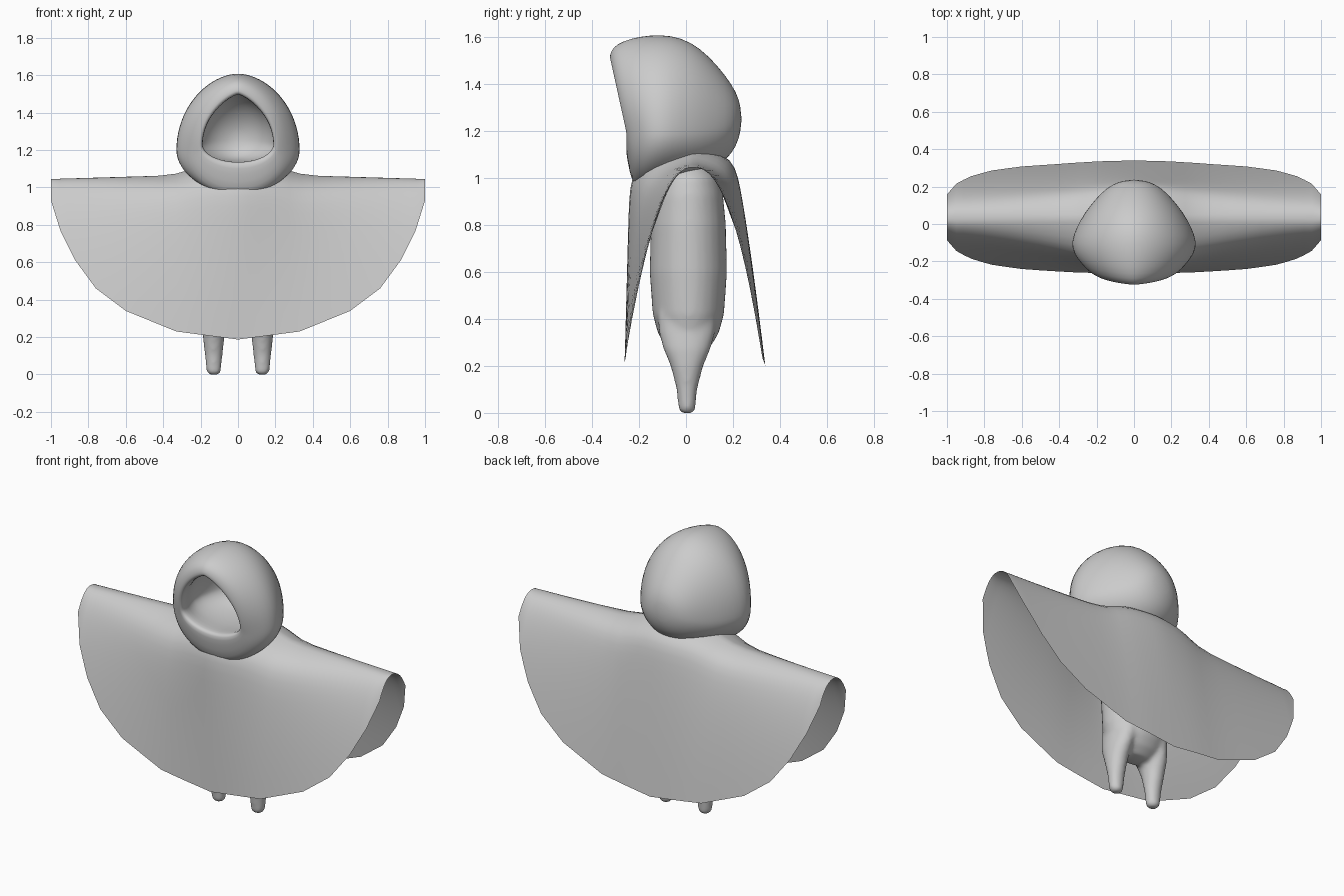
import bpy, bmesh, math

if "Cube" in bpy.data.objects:
    bpy.data.objects.remove(bpy.data.objects["Cube"])

cloth = bpy.data.materials.new("plain grey")
cloth.diffuse_color = (0.6, 0.6, 0.6, 1)
cloth.use_nodes = True
cloth.node_tree.nodes["Principled BSDF"].inputs["Base Color"].default_value = cloth.diffuse_color


def finish(name, bm, fix_normals=True):
    if fix_normals:
        bmesh.ops.recalc_face_normals(bm, faces=bm.faces)
    for f in bm.faces:
        f.smooth = True
    me = bpy.data.meshes.new(name)
    bm.to_mesh(me)
    bm.free()
    me.materials.append(cloth)
    ob = bpy.data.objects.new(name, me)
    bpy.context.collection.objects.link(ob)
    return ob


def loft(bm, rings, start=None, end=None):
    """Skin closed rings of points, closing the ends with a pole point."""
    vs = [[bm.verts.new(p) for p in r] for r in rings]
    n = len(vs[0])
    for a, b in zip(vs, vs[1:]):
        for i in range(n):
            j = (i + 1) % n
            bm.faces.new((a[i], a[j], b[j], b[i]))
    for pole, r in ((start, vs[0]), (end, vs[-1])):
        if pole:
            p = bm.verts.new(pole)
            for i in range(n):
                bm.faces.new((r[i], r[(i + 1) % n], p))


def interp(x, pts):
    for (x0, y0), (x1, y1) in zip(pts, pts[1:]):
        if x <= x1:
            return y0 + (y1 - y0) * (x - x0) / (x1 - x0)
    return pts[-1][1]


# Cloak: draped open sheet, arched over the shoulders, faceted hem
HEM = [(0, .187), (.33, .23), (.6, .34), (.76, .46), (.87, .61), (.95, .77), (1, .93)]
half = [0, .055, .11, .165, .22, .275, .33, .42, .51, .6, .68, .76, .815, .87, .91, .95, 1]
columns = [-x for x in half[:0:-1]] + half
ROWS = 32
CREST = .028


def cloak_point(x, t):
    ax = abs(x)
    g = max(0, 1.08 - math.sqrt(ax * ax + .0064)) ** 1.9
    top = 1.045 + .03 * (1 - ax) + .06 * math.exp(-(ax / .28) ** 4)
    d = t * t * (top - interp(ax, HEM))
    if t < 0:
        w = .288 * (d / .87) ** .46
        neck = .265 * (1 - math.exp(-d / .045)) + .023 * d / .87
    else:
        w = .302 * (d / .87) ** .42
        neck = .16 * (1 - math.exp(-d / .03)) + .142 * (d / .87) ** .75
    w += (neck - w) * g
    return (x, CREST + math.copysign(w, t), top - d)


bm = bmesh.new()
grid = [[bm.verts.new(cloak_point(x, -1 + 2 * r / ROWS)) for r in range(ROWS + 1)] for x in columns]
for a, b in zip(grid, grid[1:]):
    for r in range(ROWS):
        bm.faces.new((a[r], b[r], b[r + 1], a[r + 1]))
finish("cloak", bm, False)

# Hood: egg shell from the back pole to a tilted face rim, then into the cavity
# y, half width, top, bottom, widest height, tilt, point of the upper half
HOOD = [
    (.228, .08, 1.335, 1.17, 1.25, 0, 1),
    (.195, .145, 1.4, 1.1, 1.23, 0, 1),
    (.135, .205, 1.48, 1.05, 1.21, 0, 1),
    (.06, .265, 1.555, 1.02, 1.2, 0, 1.03),
    (-.02, .31, 1.6, 1.0, 1.2, 0, 1.08),
    (-.1, .338, 1.613, .98, 1.2, .1, 1.1),
    (-.165, .322, 1.605, .96, 1.2, .4, 1.12),
    (-.212, .285, 1.585, .95, 1.2, .8, 1.15),
    (-.245, .25, 1.557, .985, 1.21, 1, 1.22),
    (-.263, .218, 1.527, 1.075, 1.22, 1, 1.35),
    (-.27, .197, 1.505, 1.127, 1.23, 1, 1.5),
    (-.25, .187, 1.495, 1.137, 1.23, 1, 1.5),
    (-.2, .195, 1.5, 1.135, 1.23, .8, 1.5),
    (-.1, .24, 1.52, 1.125, 1.22, .3, 1.3),
    (.03, .2, 1.48, 1.135, 1.23, 0, 1),
    (.11, .14, 1.4, 1.15, 1.25, 0, 1),
    (.15, .07, 1.33, 1.19, 1.25, 0, 1),
]


def hood_ring(y, a, top, bot, zc, tilt, p, n=40):
    ring = []
    for i in range(n):
        th = 2 * math.pi * i / n
        s, c = math.sin(th), math.cos(th)
        z = zc + c * (top - zc if c > 0 else zc - bot)
        x = a * math.copysign(abs(s) ** (p if c > 0 else 1), s)
        ring.append((x, y - .22 * tilt * max(z - 1.25, -.06), z))
    return ring


bm = bmesh.new()
loft(bm, [hood_ring(*r) for r in HOOD], (0, .238, 1.25), (0, .165, 1.255))
hood = finish("hood", bm)
hood.modifiers.new("smooth surface", 'SUBSURF').levels = 1
hood.modifiers[0].render_levels = 1


# Body: torso with two tapered legs, blended into one skin
def flat_ring(cx, cy, z, rx, ry, n=28):
    return [(cx + rx * math.cos(2 * math.pi * i / n), cy + ry * math.sin(2 * math.pi * i / n), z)
            for i in range(n)]


TORSO = [(.25, .09, .055), (.29, .15, .1), (.34, .178, .13), (.42, .195, .152), (.6, .2, .165),
         (.8, .195, .16), (.93, .183, .148), (1.0, .165, .13), (1.045, .12, .095)]
LEG = [(0, .13, .026, .024), (.012, .13, .038, .036), (.1, .13, .047, .044), (.2, .13, .058, .07),
       (.27, .125, .064, .1), (.34, .11, .07, .12), (.42, .1, .07, .125), (.5, .1, .06, .1)]
bm = bmesh.new()
loft(bm, [flat_ring(0, .01, *r) for r in TORSO], (0, .01, .245), (0, .01, 1.065))
for side in (-1, 1):
    loft(bm, [flat_ring(side * cx, .004, z, rx, ry) for z, cx, rx, ry in LEG],
         (side * .13, .004, -.003), (side * .1, .004, .52))
body = finish("body_and_legs", bm)
skin = body.modifiers.new("blend", 'REMESH')
skin.mode = 'VOXEL'
skin.voxel_size = .012
skin.use_smooth_shade = True
soft = body.modifiers.new("soften", 'SMOOTH')
soft.factor = .5
soft.iterations = 9
